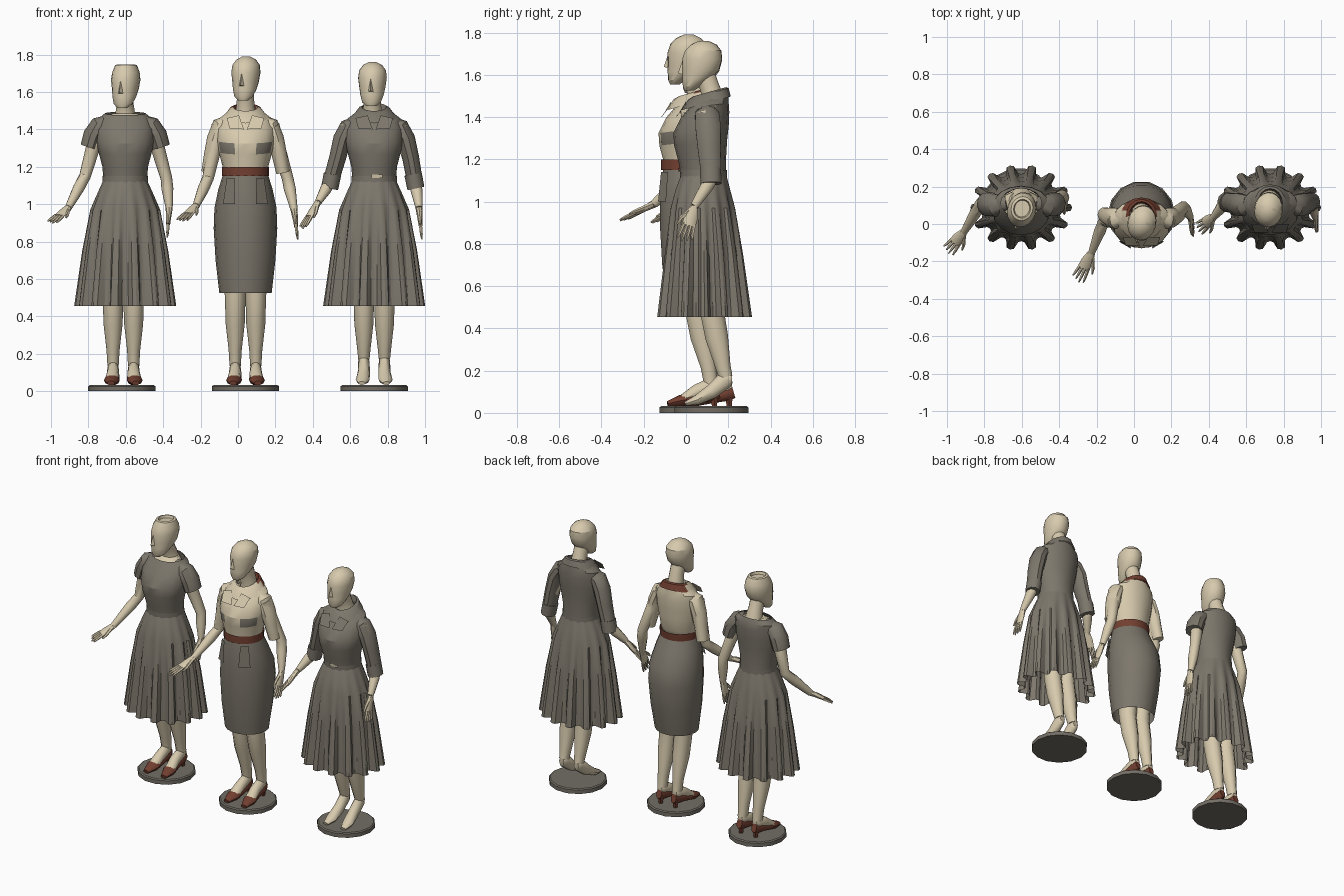
import bpy, bmesh, math
from mathutils import Vector, Matrix

if "Cube" in bpy.data.objects:
    bpy.data.objects.remove(bpy.data.objects["Cube"])


def material(name, rgb):
    m = bpy.data.materials.new(name)
    m.diffuse_color = (*rgb, 1)
    m.use_nodes = True
    m.node_tree.nodes["Principled BSDF"].inputs["Base Color"].default_value = m.diffuse_color
    return m


CREAM = material("mannequin cream", (0.68, 0.59, 0.42))
GREY = material("cloth grey", (0.205, 0.185, 0.15))
BROWN = material("leather brown", (0.17, 0.05, 0.03))
STAND = material("stand grey", (0.17, 0.155, 0.13))


def finish(name, bm, mats, origin, rule=None, angle=28):
    bmesh.ops.recalc_face_normals(bm, faces=bm.faces[:])
    me = bpy.data.meshes.new(name)
    for f in bm.faces:
        f.smooth = True
        if rule:
            f.material_index = rule(f.calc_center_median())
    bm.to_mesh(me)
    bm.free()
    for m in mats:
        me.materials.append(m)
    me.set_sharp_from_angle(angle=math.radians(angle))
    ob = bpy.data.objects.new(name, me)
    ob.location = origin
    bpy.context.collection.objects.link(ob)
    return ob


def skin_rings(bm, rings, cap0, cap1):
    vs = [[bm.verts.new(p) for p in r] for r in rings]
    n = len(vs[0])
    for a, b in zip(vs, vs[1:]):
        for i in range(n):
            j = (i + 1) % n
            bm.faces.new((a[i], a[j], b[j], b[i]))
    if cap0:
        bm.faces.new(vs[0])
    if cap1:
        bm.faces.new(vs[-1])


def loft(name, rows, mats, origin, n=16, cap0=False, cap1=False, tilt=0.0,
         pleats=0, yaw=0.0, rule=None):
    """Horizontal rings: (z, half width, front y, back y[, pleat depth])."""
    rings = []
    for row in rows:
        z, w, yf, yb = row[:4]
        depth = row[4] if len(row) > 4 else 0
        cy, d = (yf + yb) / 2, (yb - yf) / 2
        ring = []
        for i in range(n):
            t = 2 * math.pi * i / n
            k = 1.0
            if depth:
                c = max(-1, min(1, 1.5 * math.cos(pleats * t)))
                k = 1 - depth * (1 - c) / 2
            y = cy + d * k * math.sin(t)
            ring.append(Matrix.Rotation(yaw, 3, 'Z') @ Vector((w * k * math.cos(t), y, z + tilt * (y - cy))))
        rings.append(ring)
    bm = bmesh.new()
    skin_rings(bm, rings, cap0, cap1)
    return finish(name, bm, mats, origin, rule)


def add_tube(bm, pts, side, n=8):
    """Tube through (point, radius along side, radius across)."""
    rings = []
    for i, (p, ru, rv) in enumerate(pts):
        a, b = Vector(pts[max(i - 1, 0)][0]), Vector(pts[min(i + 1, len(pts) - 1)][0])
        d = (b - a).normalized()
        u = Vector(side)
        u = (u - d * u.dot(d)).normalized()
        v = d.cross(u)
        rings.append([Vector(p) + u * ru * math.cos(2 * math.pi * k / n)
                      + v * rv * math.sin(2 * math.pi * k / n) for k in range(n)])
    skin_rings(bm, rings, True, True)


def tube(name, pts, mat, origin, side=(1, 0, 0), n=10):
    bm = bmesh.new()
    add_tube(bm, pts, side, n)
    return finish(name, bm, [mat], origin, angle=40)


def plate(name, pts, mat, origin):
    bm = bmesh.new()
    bm.faces.new([bm.verts.new(p) for p in pts])
    return finish(name, bm, [mat], origin)


def arm(origin, elbow, wrist, tip, thumb):
    s = -1 if elbow[0] < 0 else 1
    sh, e, w, t = Vector((s * .14, 0, 1.42)), Vector(elbow), Vector(wrist), Vector(tip)
    tube("arm", [(sh, .042, .045), (sh.lerp(e, .5), .037, .04), (e, .031, .033),
                 (e.lerp(w, .35), .032, .032), (w, .019, .021)], CREAM, origin)
    # hand: flat palm, four fingers and a thumb
    d = t - w
    side = Vector(thumb)
    side = (side - d * side.dot(d) / d.length_squared).normalized()
    bm = bmesh.new()
    add_tube(bm, [(w, .019, .019), (w + d * .3, .032, .014), (w + d * .55, .033, .011)], side)
    for k in range(4):
        o = side * (k - 1.5) * .016
        add_tube(bm, [(w + d * .5 + o, .009, .009), (w + d * .78 + o * 1.25, .008, .008),
                      (w + d * (1 - .05 * abs(k - 2)) + o * 1.4, .004, .004)], side, 5)
    add_tube(bm, [(w + d * .15 + side * .015, .012, .012), (w + d * .42 + side * .045, .009, .009),
                  (w + d * .6 + side * .055, .005, .005)], side, 5)
    finish("hand", bm, [CREAM], origin, angle=35)


def legs(origin, shod):
    hz = .125 if shod else .16
    for s in (-1, 1):
        x = s * .055
        tube("leg", [((x, .03, .85), .075, .08), ((x, .03, .5), .055, .06), ((x, .055, .36), .051, .057),
                     ((x, .085, .22), .035, .038), ((x, .098, hz + .01), .03, .034)], CREAM, origin)
        tube("foot", [((x, .128, hz), .018, .024), ((x, .10, hz), .03, .044), ((x, .03, .10), .033, .036),
                      ((x * 1.12, -.04, .06), .037, .024), ((x * 1.2, -.095, .043), .018, .01)], CREAM, origin)
        if shod:
            tube("shoe", [((x, .135, .10), .02, .032), ((x, .10, .09), .033, .036), ((x, .03, .07), .035, .026),
                          ((x * 1.12, -.045, .058), .042, .028), ((x * 1.2, -.108, .043), .02, .013)],
                 BROWN, origin)
            tube("shoe_heel", [((x, .112, .09), .024, .024), ((x, .115, .03), .013, .013)], BROWN, origin, n=6)


def head(origin, chin, yaw, open_top):
    rows = [(0, .028, -.075, -.03), (.02, .05, -.083, 0), (.06, .063, -.086, .055), (.10, .07, -.085, .09),
            (.15, .077, -.086, .104), (.19, .072, -.073, .1)]
    if open_top:
        rows += [(.228, .058, -.05, .08), (.232, .045, -.036, .066), (.215, .04, -.03, .06)]
    else:
        rows += [(.218, .052, -.045, .075), (.235, .02, -.01, .04)]
    o = Vector(origin) + Vector((0, -.022, chin))
    loft("head", rows, [CREAM], o, 18, True, True, yaw=yaw)
    # nose wedge
    bm = bmesh.new()
    p = [bm.verts.new(v) for v in ((0, -.085, .145), (-.016, -.08, .075), (.016, -.08, .075), (0, -.106, .083))]
    for f in ((0, 1, 3), (0, 3, 2), (1, 2, 3)):
        bm.faces.new([p[i] for i in f])
    bm.faces.new((p[0], p[2], p[1]))
    bmesh.ops.rotate(bm, verts=bm.verts[:], matrix=Matrix.Rotation(yaw, 3, 'Z'))
    finish("nose", bm, [CREAM], o)
    tube("neck", [((0, .045, 1.44), .065, .06), ((0, .04, 1.49), .052, .05),
                  ((0, .02, chin + .02), .045, .048), ((0, .0, chin + .08), .045, .047)], CREAM, origin, n=14)


def collar(origin, mats, rule=None):
    loft("collar", [(1.475, .06, -.06, .09), (1.52, .066, -.055, .10), (1.51, .085, -.08, .112),
                    (1.465, .12, -.11, .122)], mats, origin, 16, tilt=.28, rule=rule)


def stand(origin):
    loft("stand", [(0, .18, -.15, .21), (.026, .18, -.15, .21), (.032, .172, -.142, .202)],
         [STAND], origin, 14, True, True)


BODICE = [(1.12, .116, -.112, .10), (1.2, .122, -.125, .10), (1.28, .143, -.146, .105),
          (1.34, .155, -.15, .112), (1.41, .155, -.115, .115), (1.455, .145, -.075, .112)]
SKIRT = [(1.13, .116, -.112, .10), (1.06, .148, -.14, .12, .02), (.97, .187, -.165, .145, .06),
         (.75, .23, -.195, .185, .14), (.455, .273, -.232, .228, .22)]

LEFT, MID, RIGHT = (-.603, .09, 0), (.04, .02, 0), (.728, .09, 0)

# shared bodies
for o, chin, yaw, shod, flat in ((LEFT, 1.515, -.3, True, True), (MID, 1.555, -.25, True, False),
                                 (RIGHT, 1.525, -.1, False, False)):
    stand((o[0] - .018 if flat else o[0], o[1], 0))
    legs((o[0] - .01 if flat else o[0], o[1], 0), shod)
    head(o if shod else (o[0] - .01, o[1], 0), chin, yaw, flat)

# arms
arm(LEFT, (-.215, .02, 1.15), (-.305, -.13, .98), (-.397, -.24, .90), (1, -.6, 0))
arm(LEFT, (.22, .06, 1.14), (.235, .04, .98), (.225, 0, .82), (0, -1, 0))
arm(MID, (-.20, 0, 1.14), (-.265, -.17, .99), (-.345, -.325, .91), (1, -.5, 0))
arm(MID, (.225, .07, 1.14), (.26, .02, .97), (.28, -.06, .81), (0, -1, 0))
arm(RIGHT, (-.235, .03, 1.12), (-.30, -.05, 1.01), (-.388, -.12, .87), (.6, -1, 0))
arm(RIGHT, (.22, .04, 1.12), (.24, -.05, .98), (.255, -.10, .81), (0, -1, 0))

# full pleated dresses
for o in (LEFT, RIGHT):
    loft("pleated_skirt", SKIRT, [GREY], o, 84, pleats=14)
    loft("waistband", [(1.11, .121, -.117, .104), (1.15, .121, -.12, .104)], [GREY], o)
loft("scoop_bodice", BODICE + [(1.485, .11, -.055, .10)], [GREY], LEFT, tilt=.12)
loft("chest_skin", [(1.40, .125, -.09, .09), (1.455, .105, -.06, .09), (1.485, .065, -.015, .088)],
     [CREAM], LEFT, cap1=True)
loft("shirt_bodice", BODICE + [(1.49, .10, -.06, .11), (1.50, .06, -.04, .09)], [GREY], RIGHT, tilt=.12)
collar(RIGHT, [GREY])
plate("buckle", [(-.015, -.125, 1.14), (.045, -.121, 1.14), (.045, -.123, 1.158), (-.015, -.127, 1.158)],
      CREAM, RIGHT)

# short, elbow-length and blouse sleeves
for s in (-1, 1):
    tube("short_sleeve", [((s * .07, .02, 1.455), .03, .035), ((s * .14, .01, 1.42), .05, .062),
                          ((s * .17, .015, 1.37), .054, .066), ((s * .19, .018, 1.305), .05, .062)], GREY, LEFT)
    e = .235 if s < 0 else .22
    tube("elbow_sleeve", [((s * .07, .02, 1.45), .03, .035), ((s * .14, .01, 1.41), .048, .06),
                          ((s * .17, .015, 1.35), .049, .063), ((s * .195, .02, 1.25), .045, .057),
                          ((s * e, .03, 1.11), .042, .048)], GREY, RIGHT)
    tube("cuff", [((s * (e - .012), .026, 1.16), .047, .053), ((s * (e + .003), .028, 1.085), .046, .052)],
         GREY, RIGHT)
    tube("blouse_sleeve", [((s * .07, .02, 1.455), .03, .035), ((s * .135, .01, 1.42), .046, .058),
                           ((s * .16, .015, 1.35), .046, .055), ((s * .18, .02, 1.27), .041, .048),
                           ((s * .20, .03, 1.17), .036, .04)], CREAM, MID)
    # lapels
    for o, m in ((MID, CREAM), (RIGHT, GREY)):
        plate("lapel", [(s * .008, -.135, 1.40), (s * .035, -.09, 1.475), (s * .10, -.09, 1.46),
                        (s * .085, -.135, 1.405)], m, o)


# blouse with grey side panels on the bust
def blouse_rule(c):
    return 1 if c.y < -.03 and 1.27 < c.z < 1.36 and .05 < abs(c.x) < .125 else 0


loft("blouse", [(1.17, .118, -.125, .085)] + BODICE[1:] + [(1.49, .10, -.06, .11), (1.50, .06, -.04, .09)],
     [CREAM, GREY], MID, tilt=.12, rule=blouse_rule)
# collar: brown outer fold at the back
collar(MID, [CREAM, BROWN], lambda c: 1 if c.y > .035 else 0)
loft("belt", [(1.15, .126, -.138, .108), (1.2, .126, -.138, .112)], [BROWN], MID, 20)
loft("pencil_skirt", [(1.165, .118, -.128, .10), (1.08, .145, -.14, .14), (.98, .166, -.145, .19),
                      (.87, .17, -.145, .205), (.7, .16, -.135, .185), (.525, .14, -.11, .15)],
     [GREY], MID, 18)
for s in (-1, 1):
    plate("skirt_pocket", [(s * .06, -.138, 1.14), (s * .1, -.105, 1.14), (s * .12, -.115, 1.0),
                           (s * .055, -.152, 1.0)], GREY, MID)
